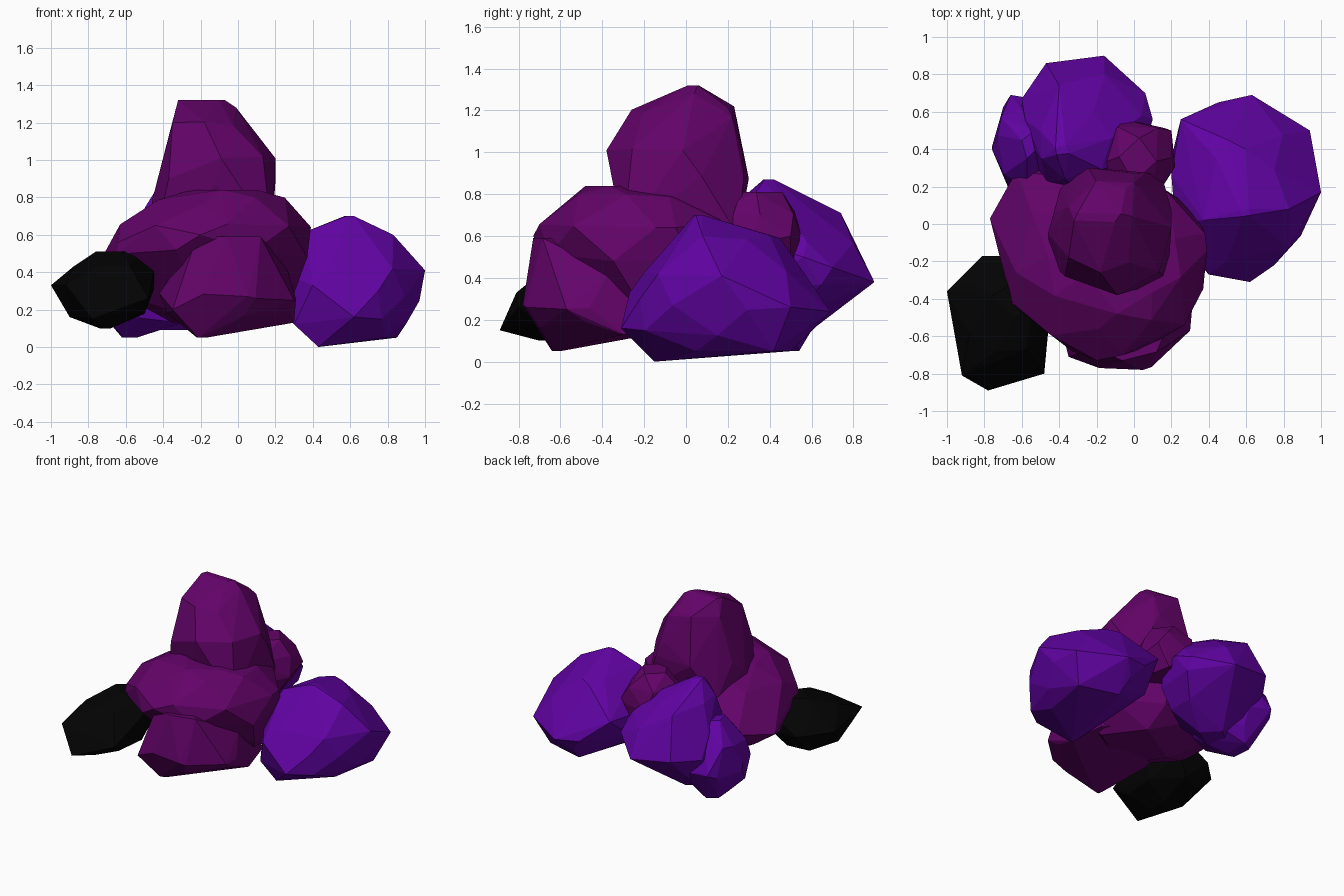
import bpy, bmesh, math, random

old_cube = bpy.data.objects.get("Cube")
if old_cube:
    bpy.data.objects.remove(old_cube, do_unlink=True)

random.seed(11)


def make_material(name, colour):
    material = bpy.data.materials.new(name)
    material.use_nodes = True
    material.diffuse_color = (*colour, 1)
    shader = material.node_tree.nodes["Principled BSDF"]
    shader.inputs["Base Color"].default_value = (*colour, 1)
    return material


def ring(z, left, right, front, back, sides, wobble):
    """Uneven polygon that exactly fills the given width and depth."""
    turn = random.uniform(0, math.tau)
    angles = [turn + math.tau * (i + random.uniform(-wobble, wobble)) / sides
              for i in range(sides)]
    xs = [math.cos(a) for a in angles]
    ys = [math.sin(a) for a in angles]

    def fit(values, low, high):
        start, span = min(values), max(values) - min(values)
        return [low + (v - start) / span * (high - low) for v in values]

    return [(x, y, z) for x, y in
            zip(fit(xs, left, right), fit(ys, front, back))]


def make_rock(name, material, sections, corners=(), sides=7):
    """Faceted boulder wrapped round stacked sections and chipped corners."""
    bm = bmesh.new()
    for index, section in enumerate(sections):
        is_cap = index in (0, len(sections) - 1)
        points = ring(*section, sides=4 if is_cap else sides, wobble=0.15)
        for x, y, z in points:
            lift = 0 if is_cap else random.uniform(-0.02, 0.02)
            bm.verts.new((x, y, z + lift))
    for corner in corners:
        bm.verts.new(corner)
    bmesh.ops.convex_hull(bm, input=bm.verts[:])
    loose = [v for v in bm.verts if not v.link_faces]
    bmesh.ops.delete(bm, geom=loose, context="VERTS")
    # Merge nearly level triangles into broad chiselled facets
    bmesh.ops.dissolve_limit(bm, angle_limit=math.radians(6),
                             verts=bm.verts[:], edges=bm.edges[:])
    bmesh.ops.recalc_face_normals(bm, faces=bm.faces[:])
    mesh = bpy.data.meshes.new(name)
    bm.to_mesh(mesh)
    bm.free()
    mesh.materials.append(material)
    rock = bpy.data.objects.new(name, mesh)
    bpy.context.collection.objects.link(rock)
    return rock


plum = make_material("plum stone", (0.125, 0.001, 0.14))
violet = make_material("violet stone", (0.12, 0.001, 0.37))
black = make_material("black stone", (0.001, 0.001, 0.001))

# Each section is height, left edge, right edge, front edge, back edge

# Central boulder: wide upper mass over a narrower front base
make_rock("central_boulder", plum, [
    (.84, -.25, .1, -.48, -.15),
    (.78, -.46, .25, -.56, .1),
    (.65, -.63, .39, -.7, .24),
    (.5, -.71, .37, -.68, .32),
    (.3, -.64, .3, -.45, .3),
    (.13, -.35, .2, -.35, .15),
], corners=[(-.63, .28, .45), (-.64, -.43, .56), (-.2, -.73, .6),
            (.2, -.3, .81), (.38, -.05, .64), (-.77, .03, .4)], sides=8)
make_rock("central_boulder_base", plum, [
    (.59, -.22, .12, -.73, -.6),
    (.42, -.32, .26, -.75, -.1),
    (.27, -.42, .31, -.77, .1),
    (.17, -.38, .28, -.7, .1),
    (.05, -.22, -.17, -.64, -.6),
], corners=[(-.35, -.71, .2), (.3, -.57, .25), (.3, -.3, .13),
            (.05, -.78, .27), (-.1, -.25, .1)])

# Tall stone resting on top
make_rock("top_stone", plum, [
    (1.32, -.32, -.07, .01, .06),
    (1.2, -.35, .05, -.26, .23),
    (1, -.4, .2, -.38, .27),
    (.87, -.43, .2, -.35, .3),
    (.6, -.44, .18, -.3, .25),
], corners=[(-.37, -.28, .9), (-.35, -.18, 1.2), (0, .22, 1.17),
            (-.01, .04, 1.28), (-.46, -.05, .78)])

# Small stone wedged behind
make_rock("small_rear_stone", plum, [
    (.81, -.08, .12, .22, .46),
    (.7, -.17, .2, .12, .52),
    (.56, -.17, .22, .13, .56),
    (.44, -.08, .15, .2, .5),
], corners=[(.2, .5, .6), (-.16, .33, .72), (-.03, .52, .7)], sides=6)

# Violet boulder on the left
make_rock("left_boulder", violet, [
    (.7, .57, .62, .04, .08),
    (.59, .38, .76, 0, .4),
    (.42, .2, .98, -.2, .52),
    (.26, .2, .97, -.24, .65),
    (.14, .3, .9, -.25, .6),
    (.05, .45, .85, .05, .5),
], corners=[(.25, .56, .42), (.94, .5, .26), (.4, -.27, .33),
            (.62, -.31, .16), (.75, -.22, .3), (.37, .02, .62),
            (.3, -.16, .12), (.43, -.15, 0), (1, .17, .41),
            (.83, .08, .6), (.5, .45, .59), (.63, .69, .24)])

# Violet boulder at the back, with a low side lobe
make_rock("rear_boulder", violet, [
    (.87, -.42, -.35, .37, .42),
    (.74, -.5, -.12, .24, .62),
    (.56, -.58, .04, .15, .8),
    (.37, -.6, .06, .15, .88),
    (.22, -.55, -.05, .2, .68),
    (.09, -.5, -.25, .3, .52),
], corners=[(-.47, .86, .42), (-.16, .9, .38), (-.4, .74, .71),
            (-.12, .46, .73), (.06, .7, .45), (.1, .56, .5),
            (-.6, .67, .4)])
make_rock("rear_boulder_lobe", violet, [
    (.62, -.6, -.5, .35, .5),
    (.45, -.73, -.45, .2, .62),
    (.27, -.76, -.4, .16, .66),
    (.14, -.7, -.3, .15, .6),
    (.05, -.62, -.54, .35, .54),
], corners=[(-.6, .68, .3), (-.66, .69, .3), (-.71, .57, .48),
            (-.76, .4, .32)], sides=6)

# Black stone leaning at the front right
make_rock("black_boulder", black, [
    (.51, -.76, -.53, -.5, -.3),
    (.42, -.88, -.45, -.68, -.17),
    (.32, -.96, -.45, -.78, -.17),
    (.18, -.91, -.5, -.82, -.25),
    (.1, -.74, -.68, -.7, -.5),
], corners=[(-1, -.36, .33), (-.92, -.81, .33), (-.9, -.55, .16),
            (-.88, -.58, .43), (-.78, -.89, .15), (-.48, -.8, .26)])
